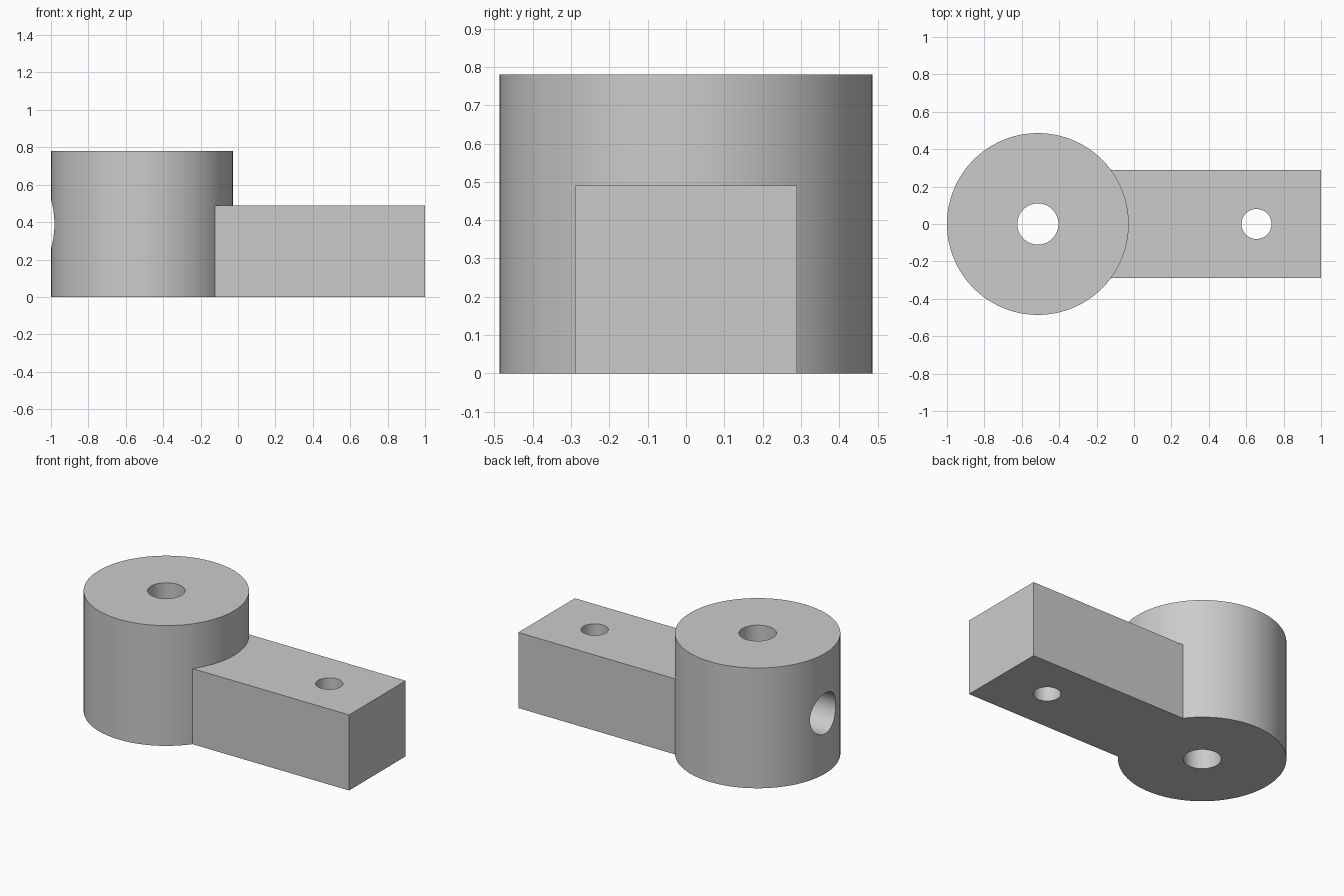
import bpy
import math

cube = bpy.data.objects.get("Cube")
if cube:
    bpy.data.objects.remove(cube, do_unlink=True)

HUB_X, HUB_R, HUB_H = -0.514, 0.486, 0.78
ARM_END, ARM_HALF, ARM_H = 1.0, 0.29, 0.49

grey = bpy.data.materials.new("plain grey")
grey.use_nodes = True
grey.diffuse_color = (0.6, 0.6, 0.6, 1)
grey.node_tree.nodes["Principled BSDF"].inputs["Base Color"].default_value = (0.6, 0.6, 0.6, 1)


def cylinder(name, radius, depth, location, rotation=(0, 0, 0), sides=96):
    bpy.ops.mesh.primitive_cylinder_add(vertices=sides, radius=radius, depth=depth,
                                        location=location, rotation=rotation)
    obj = bpy.context.object
    obj.name = name
    obj.data.materials.append(grey)
    return obj


def combine(target, tool, operation):
    """Apply a boolean to the target and discard the tool."""
    mod = target.modifiers.new(operation.lower(), "BOOLEAN")
    mod.operation = operation
    mod.solver = "EXACT"
    mod.object = tool
    bpy.ops.object.select_all(action="DESELECT")
    target.select_set(True)
    bpy.context.view_layer.objects.active = target
    bpy.ops.object.modifier_apply(modifier=mod.name)
    bpy.data.objects.remove(tool, do_unlink=True)


# Round hub
bracket = cylinder("hub_with_arm", HUB_R, HUB_H, (HUB_X, 0, HUB_H / 2))

# Rectangular arm, rooted inside the hub
length = ARM_END - HUB_X
bpy.ops.mesh.primitive_cube_add(size=1, location=(HUB_X + length / 2, 0, ARM_H / 2))
arm = bpy.context.object
arm.name = "arm"
arm.scale = (length, 2 * ARM_HALF, ARM_H)
bpy.ops.object.transform_apply(location=False, rotation=False, scale=True)
arm.data.materials.append(grey)
combine(bracket, arm, "UNION")

# Vertical hub bore, arm hole, and side hole running into the bore
holes = [
    cylinder("hub_bore", 0.11, 2, (HUB_X, 0, HUB_H / 2), sides=64),
    cylinder("arm_hole", 0.08, 2, (0.655, 0, ARM_H / 2), sides=64),
    cylinder("side_hole", 0.132, 1, (HUB_X - 0.5, 0, HUB_H / 2), (0, math.pi / 2, 0), 64),
]
for hole in holes:
    combine(bracket, hole, "DIFFERENCE")

# Smooth round walls, crisp edges
bpy.ops.object.shade_smooth_by_angle(angle=math.radians(30))
